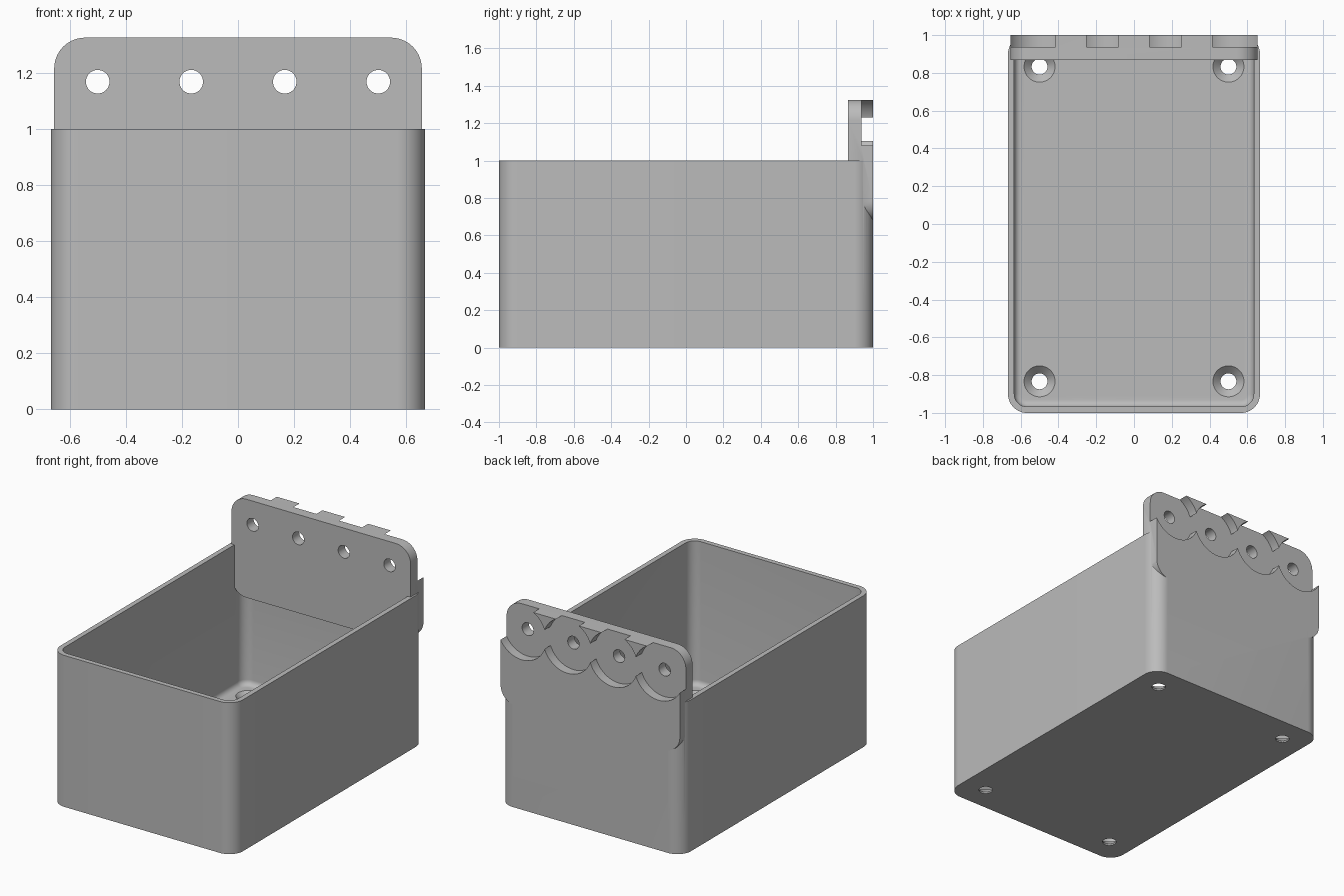
import bpy
import bmesh
from math import sin, cos, pi
from mathutils import Matrix, Vector

cube = bpy.data.objects.get("Cube")
if cube:
    bpy.data.objects.remove(cube, do_unlink=True)

grey = bpy.data.materials.new("plain grey")
grey.use_nodes = True
colour = (0.5, 0.5, 0.5, 1)
grey.diffuse_color = colour
grey.node_tree.nodes["Principled BSDF"].inputs["Base Color"].default_value = colour


def rounded_rect(half_w, half_h, radius, steps=14):
    points = []
    for quarter, (sx, sy) in enumerate([(1, 1), (-1, 1), (-1, -1), (1, -1)]):
        for i in range(steps + 1):
            a = (quarter + i / steps) * pi / 2
            points.append((sx * (half_w - radius) + radius * cos(a),
                           sy * (half_h - radius) + radius * sin(a)))
    return points


def circle(radius, steps=64):
    return [(radius * cos(2 * pi * i / steps), radius * sin(2 * pi * i / steps))
            for i in range(steps)]


def loft(name, layers, matrix=Matrix()):
    """Closed solid through (outline, height) layers."""
    bm = bmesh.new()
    rings = [[bm.verts.new((x, y, z)) for x, y in outline] for outline, z in layers]
    count = len(rings[0])
    bm.faces.new(rings[0])
    bm.faces.new(rings[-1])
    for low, high in zip(rings, rings[1:]):
        for i in range(count):
            j = (i + 1) % count
            bm.faces.new((low[i], low[j], high[j], high[i]))
    bm.transform(matrix)
    bmesh.ops.recalc_face_normals(bm, faces=bm.faces)
    mesh = bpy.data.meshes.new(name)
    bm.to_mesh(mesh)
    bm.free()
    mesh.materials.append(grey)
    obj = bpy.data.objects.new(name, mesh)
    bpy.context.collection.objects.link(obj)
    return obj


def combine(target, tool, operation):
    """Apply one boolean and discard the tool."""
    mod = target.modifiers.new(operation.lower(), 'BOOLEAN')
    mod.operation = operation
    mod.solver = 'EXACT'
    mod.object = tool
    bpy.ops.object.select_all(action='DESELECT')
    bpy.context.view_layer.objects.active = target
    target.select_set(True)
    bpy.ops.object.modifier_apply(modifier=mod.name)
    bpy.data.objects.remove(tool, do_unlink=True)


def upright(x, y, z):
    """Turn a solid so its height runs towards the front."""
    return Matrix.Translation(Vector((x, y, z))) @ Matrix.Rotation(pi / 2, 4, 'X')


# Open bin with a filleted floor
bin_body = loft("storage_bin", [(rounded_rect(0.667, 1, 0.1), z) for z in (0, 1)])
floor, fillet = 0.05, 0.035
layers = []
for i in range(7):
    a = i / 6 * pi / 2
    inset = fillet * (1 - sin(a))
    layers.append((rounded_rect(0.634 - inset, 0.967 - inset, 0.067 - inset),
                   floor + fillet * (1 - cos(a))))
layers.append((rounded_rect(0.634, 0.967, 0.067), 1.2))
combine(bin_body, loft("cavity", layers), 'DIFFERENCE')

# Hanging plate merged into the back wall
plate = loft("hanging_plate", [(rounded_rect(0.655, 0.325, 0.11), h) for h in (0, 0.133)],
             upright(0, 1, 1))
combine(bin_body, plate, 'UNION')

# Round recesses and through holes along the plate
for i in range(4):
    x = (i - 1.5) / 3
    recess = loft("recess", [(circle(0.178, 80), h) for h in (0, 0.163)],
                  upright(x, 1.1, 1.168))
    combine(bin_body, recess, 'DIFFERENCE')
    hole = loft("plate_hole", [(circle(0.042, 40), h) for h in (0, 0.4)],
                upright(x, 1.2, 1.168))
    combine(bin_body, hole, 'DIFFERENCE')

# Countersunk screw holes in the floor
for x in (-0.5, 0.5):
    for y in (-0.833, 0.833):
        screw = loft("screw_hole",
                     [(circle(0.042), -0.1), (circle(0.042), floor - 0.04),
                      (circle(0.082), floor), (circle(0.082), floor + 0.05)],
                     Matrix.Translation((x, y, 0)))
        combine(bin_body, screw, 'DIFFERENCE')

bpy.ops.object.shade_smooth_by_angle(angle=pi / 6)
